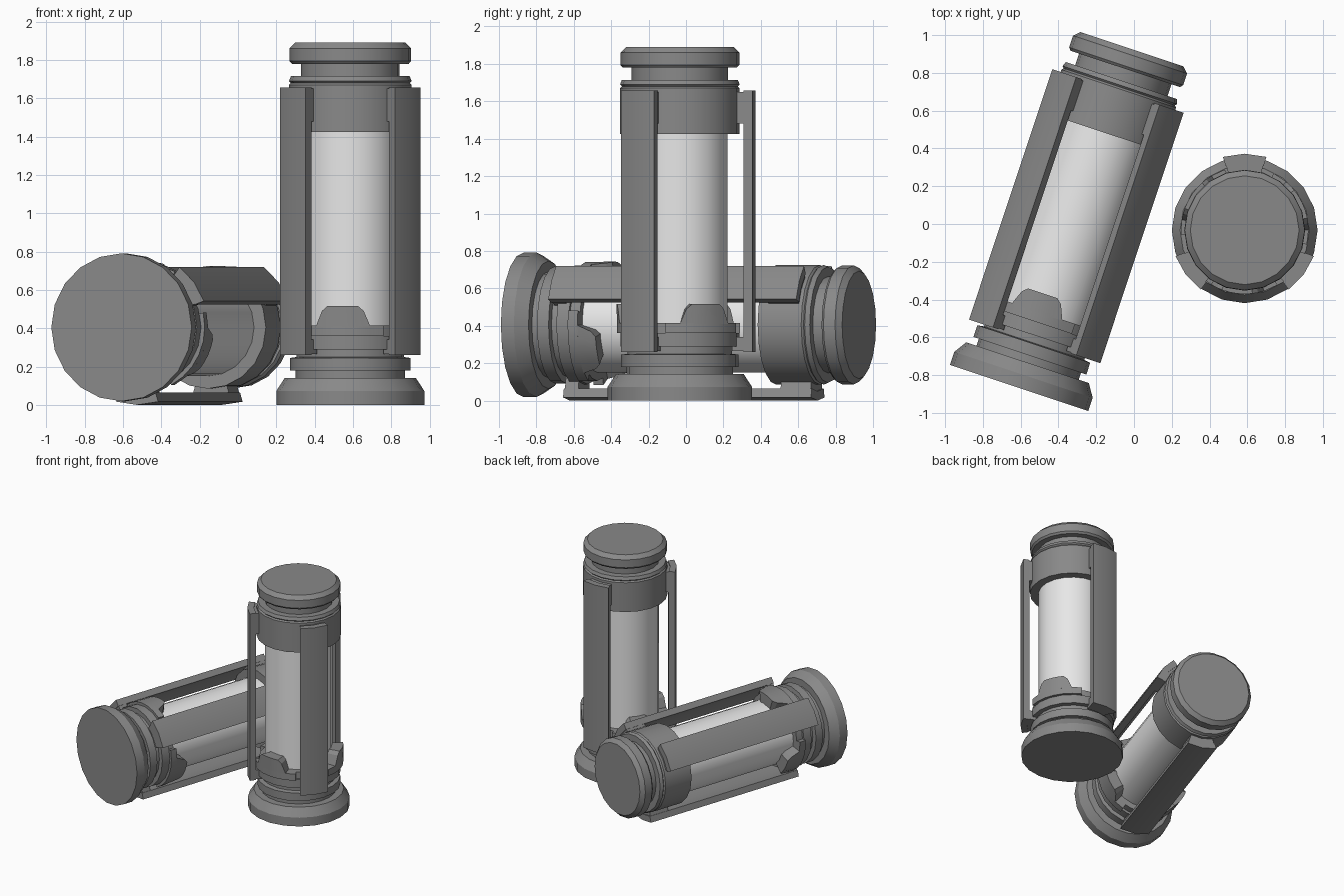
import bpy, bmesh, math
from mathutils import Matrix, Vector

if "Cube" in bpy.data.objects:
    bpy.data.objects.remove(bpy.data.objects["Cube"])


def material(name, v):
    m = bpy.data.materials.new(name)
    m.use_nodes = True
    m.diffuse_color = (v, v, v, 1)
    m.node_tree.nodes["Principled BSDF"].inputs["Base Color"].default_value = (v, v, v, 1)
    return m


METAL = material("grey metal", 0.25)
GLASS = material("pale glass", 0.8)
SIDES = 20


def finish(name, bm, mat, place):
    bmesh.ops.recalc_face_normals(bm, faces=bm.faces)
    me = bpy.data.meshes.new(name)
    bm.to_mesh(me)
    bm.free()
    me.materials.append(mat)
    ob = bpy.data.objects.new(name, me)
    ob.matrix_world = place
    bpy.context.collection.objects.link(ob)
    bpy.ops.object.select_all(action='DESELECT')
    ob.select_set(True)
    bpy.context.view_layer.objects.active = ob
    bpy.ops.object.shade_smooth_by_angle(angle=math.radians(25))


def polar(r, deg, z):
    a = math.radians(deg)
    return Vector((r * math.cos(a), r * math.sin(a), z))


def lathe(name, profile, mat, place):
    """Closed solid of revolution from (radius, height) points."""
    bm = bmesh.new()
    rings = [[bm.verts.new(polar(r, i * 360 / SIDES, z)) for i in range(SIDES)]
             for r, z in profile]
    for a, b in zip(rings, rings[1:]):
        for i in range(SIDES):
            j = (i + 1) % SIDES
            bm.faces.new((a[i], a[j], b[j], b[i]))
    bm.faces.new(rings[0])
    bm.faces.new(rings[-1])
    finish(name, bm, mat, place)


def curved_plate(name, centre, rows, r_in, r_out, steps, place):
    """Plate wrapped round the axis; rows are (height, half angle)."""
    bm = bmesh.new()
    grid = [[[bm.verts.new(polar(r, centre + h * (2 * i / steps - 1), z))
              for i in range(steps + 1)] for z, h in rows] for r in (r_in, r_out)]
    inner, outer = grid
    for g in grid:
        for a, b in zip(g, g[1:]):
            for i in range(steps):
                bm.faces.new((a[i], a[i + 1], b[i + 1], b[i]))
    for k in (0, -1):
        for i in range(steps):
            bm.faces.new((inner[k][i], inner[k][i + 1], outer[k][i + 1], outer[k][i]))
        for j in range(len(rows) - 1):
            bm.faces.new((inner[j][k], inner[j + 1][k], outer[j + 1][k], outer[j][k]))
    finish(name, bm, METAL, place)


def canister(prefix, place):
    # Foot, neck and stacked lower rings
    lathe(prefix + "_base", [(.386, 0), (.386, .073), (.342, .141), (.285, .141),
          (.285, .18), (.315, .18), (.315, .245), (.28, .25), (.28, .29),
          (.318, .29), (.318, .36), (.30, .36), (.30, .415), (.25, .415)], METAL, place)
    # Inner tube
    lathe(prefix + "_tube", [(.255, .40), (.255, 1.44)], GLASS, place)
    # Upper collar, groove and cap
    lathe(prefix + "_cap", [(.25, 1.425), (.32, 1.425), (.32, 1.67), (.31, 1.68),
          (.32, 1.69), (.31, 1.715), (.258, 1.715), (.258, 1.78), (.305, 1.78),
          (.318, 1.795), (.318, 1.86), (.288, 1.89)], METAL, place)
    # Three guard rails with pads that grip the collar and lower rings
    for side, angle, r in (("back", 90, .405), ("right", 217, .391), ("left", 323, .391)):
        name = prefix + "_" + side + "_rail"
        curved_plate(name, angle, [(.26, 16.5), (1.657, 16.5)], r - .05, r, 2, place)
        curved_plate(name + "_top_pad", angle, [(1.48, 16), (1.65, 16)], .30, r - .045, 2, place)
        curved_plate(name + "_foot_pad", angle, [(.265, 16), (.34, 16)], .29, r - .045, 2, place)
    # Tabbed plates between the rails
    for side, angle in (("front", 263), ("left", 25), ("right", 146)):
        curved_plate(prefix + "_" + side + "_band", angle, [(.36, 38), (.415, 38)],
                     .25, .338, 6, place)
        curved_plate(prefix + "_" + side + "_tab", angle,
                     [(.41, 25), (.49, 19), (.515, 14)], .25, .338, 4, place)


# Upright canister
canister("standing", Matrix.Translation((.586, -.033, 0)))

# Canister lying on its back rail, turned slightly from the y axis
lean = math.radians(18.4)
s, c = math.sin(lean), math.cos(lean)
lying = Matrix(((c, 0, s, -.608), (-s, 0, c, -.868), (0, -1, 0, .405), (0, 0, 0, 1)))
canister("lying", lying)
